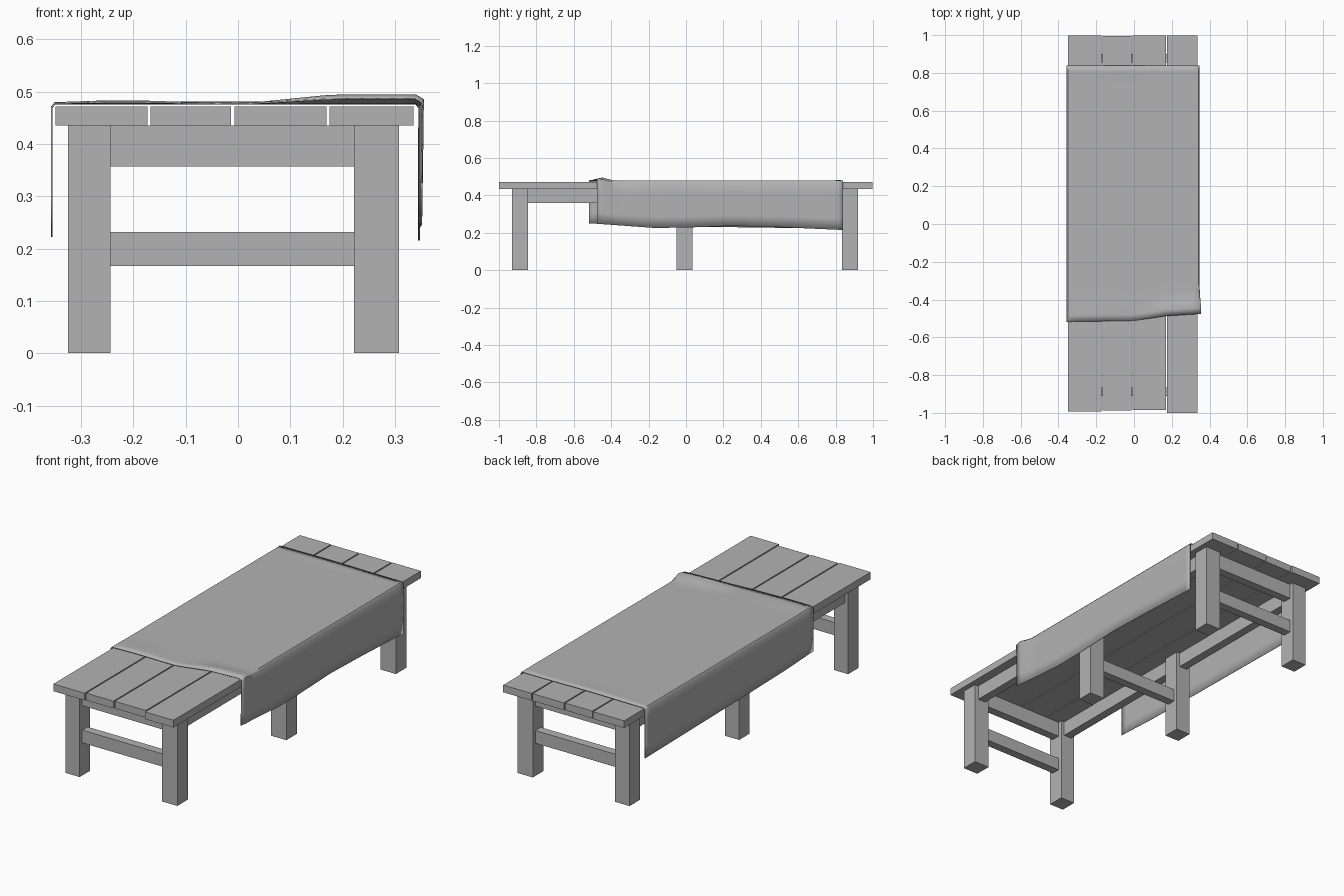
import bpy, bmesh, math

cube = bpy.data.objects.get("Cube")
if cube:
    bpy.data.objects.remove(cube, do_unlink=True)

GREY = (0.45, 0.45, 0.45, 1.0)
mat = bpy.data.materials.new("plain grey")
mat.use_nodes = True
mat.diffuse_color = GREY
bsdf = next(n for n in mat.node_tree.nodes if n.type == 'BSDF_PRINCIPLED')
bsdf.inputs["Base Color"].default_value = GREY


def finish(name, bm):
    mesh = bpy.data.meshes.new(name)
    bm.to_mesh(mesh)
    bm.free()
    mesh.materials.append(mat)
    obj = bpy.data.objects.new(name, mesh)
    bpy.context.collection.objects.link(obj)
    return obj


def box(name, xs, ys, zs):
    """Block between the given minimum and maximum on each axis."""
    bm = bmesh.new()
    bmesh.ops.create_cube(bm, size=1)
    for v in bm.verts:
        v.co = [r[0] if c < 0 else r[1] for c, r in zip(v.co, (xs, ys, zs))]
    return finish(name, bm)


def lerp_points(points, t):
    """Piecewise linear value at t."""
    for (a, va), (b, vb) in zip(points, points[1:]):
        if t <= b:
            return va + (vb - va) * max(0, t - a) / (b - a)
    return points[-1][1]


UNDER, TOP = 0.435, 0.472

# Table top: four planks with narrow gaps and slightly uneven ends
seams = (-0.352, -0.17, -0.01, 0.172, 0.338)
ends = ((-0.993, 0.998), (-0.988, 0.995), (-0.985, 0.997), (-1.0, 0.998))
for i, y_range in enumerate(ends):
    box(f"plank_{i + 1}", (seams[i] + 0.003, seams[i + 1] - 0.003), y_range, (UNDER, TOP))

# Legs in three pairs, each pair joined by a low stretcher
leg_rows = {"front": (-0.93, -0.845), "middle": (-0.05, 0.035), "back": (0.835, 0.92)}
right_x, left_x = (-0.325, -0.244), (0.222, 0.308)
for row, (y0, y1) in leg_rows.items():
    mid = (y0 + y1) / 2
    box(f"{row}_right_leg", right_x, (y0, y1), (0, UNDER))
    box(f"{row}_left_leg", left_x, (y0, y1), (0, UNDER))
    box(f"{row}_stretcher", (right_x[1], left_x[0]), (mid - 0.022, mid + 0.022), (0.167, 0.232))
    if row != "middle":
        box(f"{row}_apron", (right_x[1], left_x[0]), (mid - 0.022, mid + 0.022), (0.357, UNDER))

# Long rails under the top, between neighbouring legs
rows = list(leg_rows.items())
for (a, ya), (b, yb) in zip(rows, rows[1:]):
    for side, (x0, x1) in (("right", right_x), ("left", left_x)):
        mid = (x0 + x1) / 2
        box(f"{a}_{side}_rail", (mid - 0.022, mid + 0.022), (ya[1], yb[0]), (0.36, UNDER))

# Draped runner: flat across the top, hanging down both long sides
front_edge = ((-0.36, -0.518), (0.0, -0.512), (0.17, -0.487), (0.36, -0.475))
left_hem = ((-0.5, 0.25), (-0.17, 0.226), (0, 0.228), (0.25, 0.237), (0.5, 0.23), (0.84, 0.215))
right_hem = ((-0.5, 0.25), (-0.3, 0.24), (0.1, 0.232), (0.84, 0.222))
ROWS, FLAP, ACROSS = 40, 5, 24


def top_height(x, y, edge):
    z = 0.477
    # Fold lifting the front edge toward the left corner
    lift = lerp_points(((0.02, 0), (0.18, 0.016), (0.36, 0.016)), x)
    z += lift * math.exp(-((y - edge - 0.03) / 0.04) ** 2)
    # Soft creases at the right front corner and along the back edge
    z += 0.005 * math.exp(-((y - edge - 0.04) / 0.05) ** 2 - ((x + 0.22) / 0.12) ** 2)
    z += 0.009 * math.exp(-((y - 0.822) / 0.015) ** 2 - ((x + 0.05) / 0.18) ** 2)
    return z


def cloth_point(col, y_t):
    """Column runs from the right hem, over the top, to the left hem."""
    t = (col - FLAP) / ACROSS
    x = -0.35 + min(1, max(0, t)) * 0.69
    edge = lerp_points(front_edge, x)
    y = edge + (0.84 - edge) * y_t
    z = top_height(x, y, edge)
    if 0 <= t <= 1:
        return x, y, z
    side = -1 if t < 0 else 1
    down = (-col + FLAP if side < 0 else col - FLAP - ACROSS) / FLAP
    hem = lerp_points(right_hem if side < 0 else left_hem, y)
    flare = 0.009 * math.exp(-((y + 0.45) / 0.06) ** 2) if side > 0 else 0
    start = z - 0.008
    bulge = 0.006 + flare * (1 - 0.5 * down)
    drop = (down - 1 / FLAP) / (1 - 1 / FLAP)
    return x + side * bulge, y, start + (hem - start) * drop


bm = bmesh.new()
count = ACROSS + 2 * FLAP + 1
grid = [[bm.verts.new(cloth_point(c, r / ROWS)) for c in range(count)] for r in range(ROWS + 1)]
for r0, r1 in zip(grid, grid[1:]):
    for c in range(count - 1):
        face = bm.faces.new((r0[c], r0[c + 1], r1[c + 1], r1[c]))
        face.smooth = True
cloth = finish("cloth_runner", bm)
thick = cloth.modifiers.new("thickness", 'SOLIDIFY')
thick.thickness = 0.003
thick.offset = 0
bpy.context.view_layer.objects.active = cloth
cloth.select_set(True)
bpy.ops.object.shade_smooth_by_angle(angle=math.radians(50))
